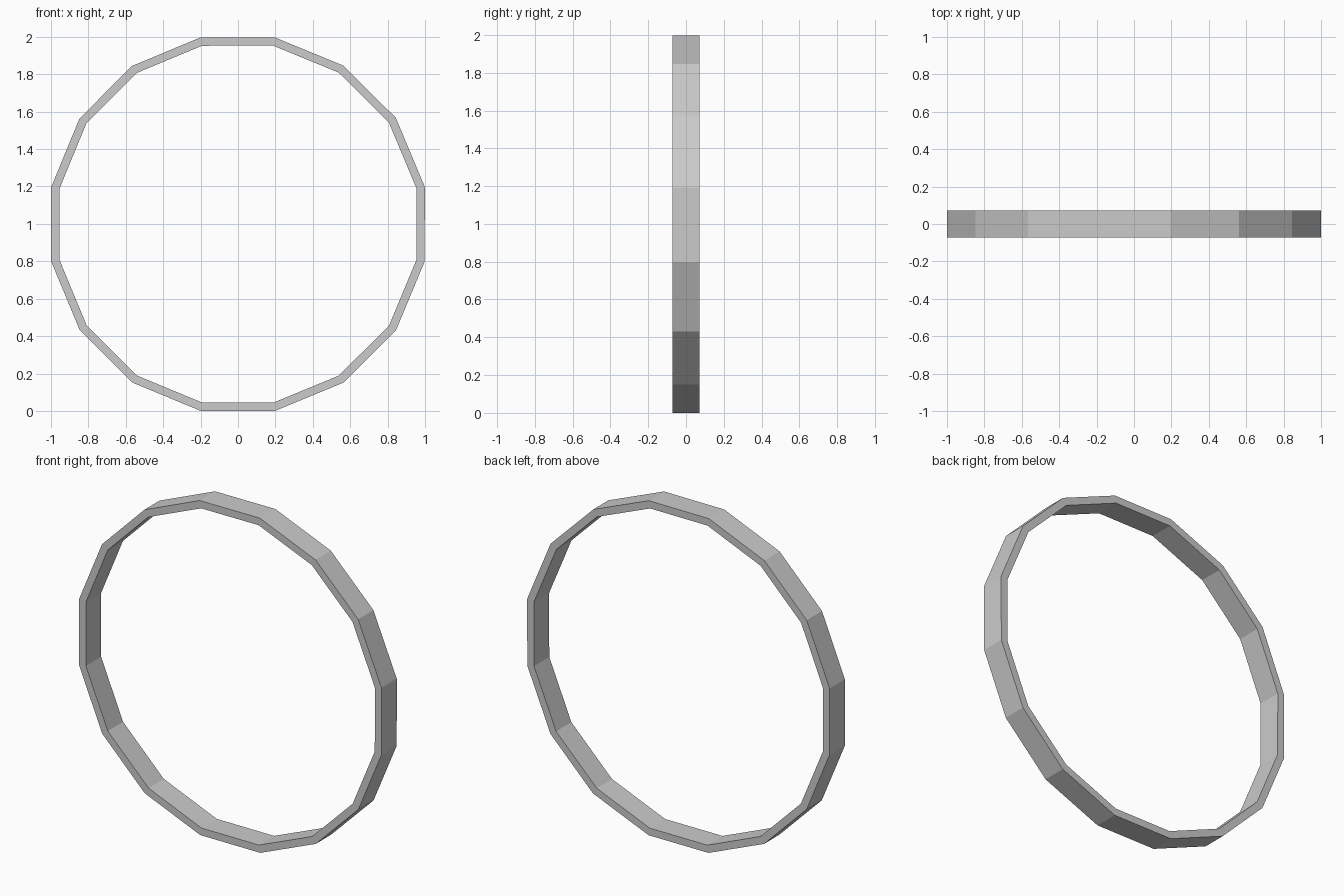
import bpy, bmesh, math

if "Cube" in bpy.data.objects:
    bpy.data.objects.remove(bpy.data.objects["Cube"])

R_OUT, R_IN, HALF_W = 1.018, 0.973, 0.072
SIDES = 16

# Ring corner angles: sixteen near-even steps, with a narrow seam facet at the right
angles = [math.radians(11.5 + i * 22.475) for i in range(SIDES)]
angles.append(math.radians(370.9))

# Rectangular section placed at each corner, then bridged around the ring
section = [(R_IN, -HALF_W), (R_OUT, -HALF_W), (R_OUT, HALF_W), (R_IN, HALF_W)]
bm = bmesh.new()
loops = [[bm.verts.new((r * math.cos(a), y, 1 + r * math.sin(a))) for r, y in section]
         for a in angles]
for i, cur in enumerate(loops):
    nxt = loops[(i + 1) % len(loops)]
    for j in range(4):
        k = (j + 1) % 4
        bm.faces.new((cur[j], cur[k], nxt[k], nxt[j]))
bmesh.ops.recalc_face_normals(bm, faces=bm.faces)

# Rest the ring on the ground, centred
xs = [v.co.x for v in bm.verts]
dx = -(min(xs) + max(xs)) / 2
dz = -min(v.co.z for v in bm.verts)
bmesh.ops.translate(bm, verts=bm.verts, vec=(dx, 0, dz))

mesh = bpy.data.meshes.new("ring_band")
bm.to_mesh(mesh)
bm.free()
bpy.context.collection.objects.link(bpy.data.objects.new("ring_band", mesh))
